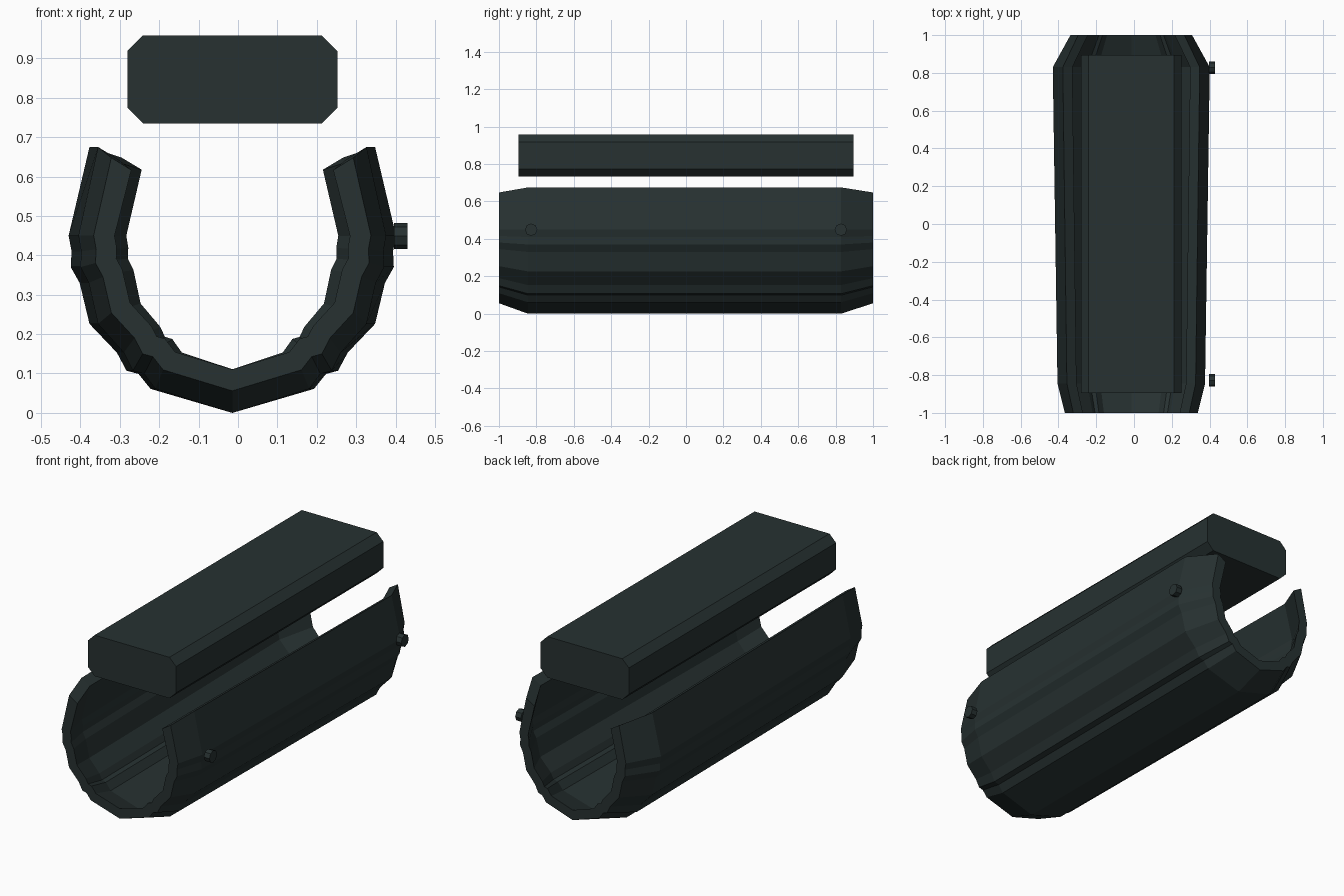
import bpy, bmesh, math
from mathutils import Vector, Matrix

if "Cube" in bpy.data.objects:
    bpy.data.objects.remove(bpy.data.objects["Cube"])

CX = -0.0145  # centre line of shell and block; the studs widen the right side

mat = bpy.data.materials.new("dark green grey")
mat.diffuse_color = (0.020, 0.031, 0.031, 1)
mat.use_nodes = True
mat.node_tree.nodes["Principled BSDF"].inputs["Base Color"].default_value = mat.diffuse_color


def finish(name, bm):
    bmesh.ops.recalc_face_normals(bm, faces=bm.faces)
    me = bpy.data.meshes.new(name)
    bm.to_mesh(me)
    bm.free()
    me.materials.append(mat)
    ob = bpy.data.objects.new(name, me)
    bpy.context.collection.objects.link(ob)
    return ob


def inset(pts, t):
    """Offset an open profile inwards by thickness t with mitred corners."""
    out = []
    for i, p in enumerate(pts):
        dirs = []
        if i > 0:
            dirs.append((p - pts[i - 1]).normalized())
        if i < len(pts) - 1:
            dirs.append((pts[i + 1] - p).normalized())
        normals = [Vector((-d.y, d.x)) for d in dirs]
        n = sum(normals, Vector((0, 0))).normalized()
        q = p + n * (t / max(0.6, n.dot(normals[0])))
        if i in (0, len(pts) - 1):
            q.y -= 0.02  # sloping lip
        out.append(q)
    return out


# Open trough: half profile from the lip down to the keel, then mirrored
half = [(0.3625, 0.675), (0.4155, 0.45), (0.408, 0.41), (0.41, 0.37),
        (0.3875, 0.33), (0.3625, 0.226), (0.293, 0.153), (0.2685, 0.107),
        (0.238, 0.099), (0.2075, 0.061), (0, 0)]
profile = [(-x, z) for x, z in half] + half[-2::-1]

# Sections: y, x scale, z scale
sections = [(-1, 0.847, 0.877), (-0.845, 0.94, 1), (0.83, 1, 1), (1, 0.775, 0.877)]
bm = bmesh.new()
rings = []
for y, sx, sz in sections:
    outer = [Vector((x * sx, 0.455 + (z - 0.455) * sz)) for x, z in profile]
    loop = outer + inset(outer, 0.052)[::-1]
    rings.append([bm.verts.new((CX + p.x, y, p.y)) for p in loop])
n = len(rings[0])
for a, b in zip(rings, rings[1:]):
    for i in range(n):
        j = (i + 1) % n
        bm.faces.new((a[i], a[j], b[j], b[i]))
for r in (rings[0], rings[-1]):
    for i in range(n // 2 - 1):
        bm.faces.new((r[i], r[i + 1], r[n - 2 - i], r[n - 1 - i]))
finish("trough_shell", bm)

# Floating block with chamfered long edges
bm = bmesh.new()
w, h, c, zc = 0.2665, 0.112, 0.04, 0.8465
octagon = [(w, h - c), (w - c, h), (c - w, h), (-w, h - c),
           (-w, c - h), (c - w, -h), (w - c, -h), (w, c - h)]
face = bm.faces.new([bm.verts.new((CX + x, -0.895, zc + z)) for x, z in octagon])
ext = bmesh.ops.extrude_face_region(bm, geom=[face])
bmesh.ops.translate(bm, vec=(0, 1.79, 0),
                    verts=[v for v in ext["geom"] if isinstance(v, bmesh.types.BMVert)])
# extrusion of an open face keeps the starting cap
finish("top_block", bm)

# Two small studs on the right side
for name, y in (("front_stud", -0.828), ("back_stud", 0.828)):
    bm = bmesh.new()
    bmesh.ops.create_cone(bm, cap_ends=True, segments=8, radius1=0.033, radius2=0.033,
                          depth=0.034,
                          matrix=Matrix.Translation((0.413, y, 0.449))
                          @ Matrix.Rotation(math.pi / 2, 4, 'Y'))
    finish(name, bm)
